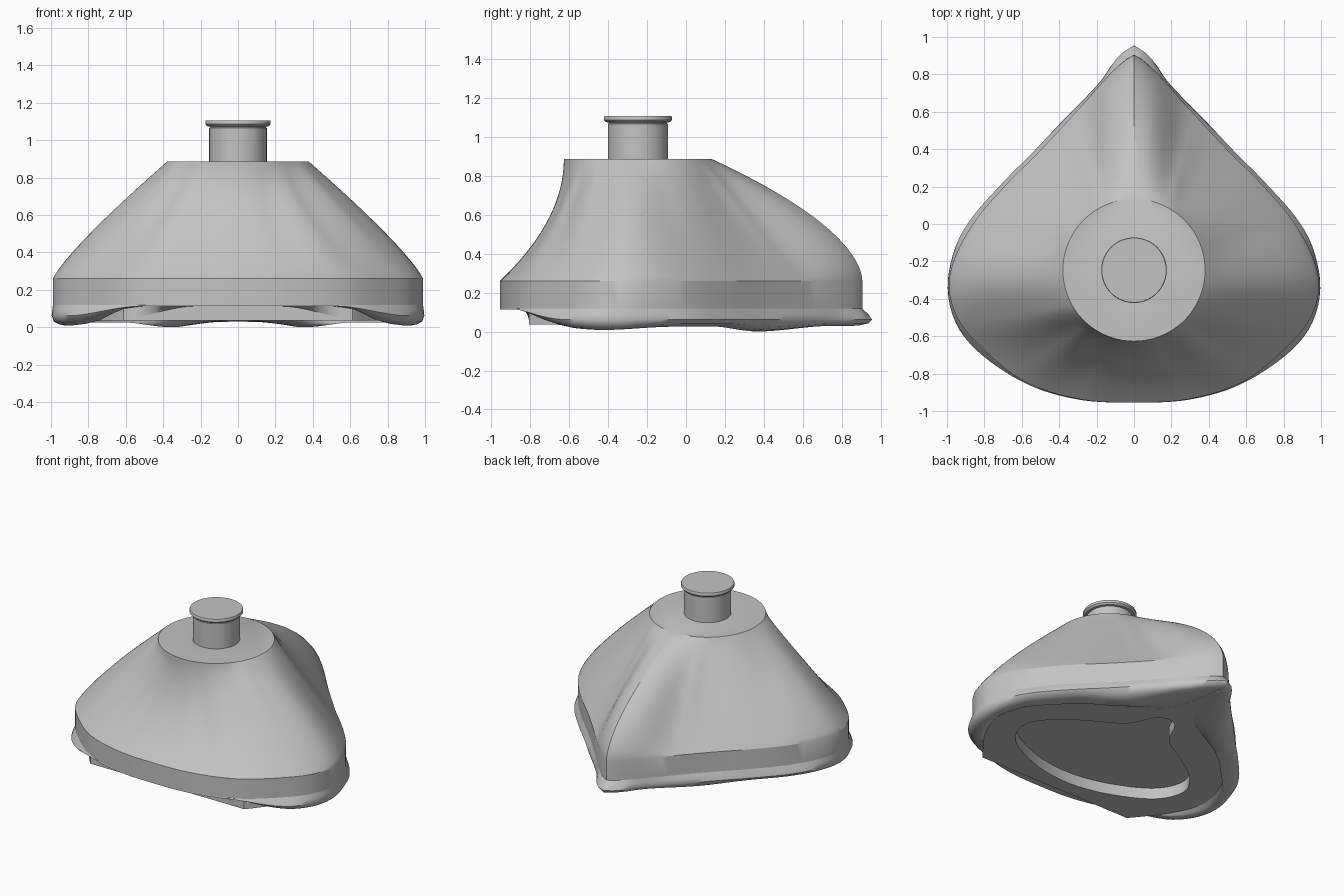
import bpy, bmesh, math
from mathutils import Vector

if "Cube" in bpy.data.objects:
    bpy.data.objects.remove(bpy.data.objects["Cube"], do_unlink=True)

HALF = 64                      # steps along one half of every outline
CENTRE = Vector((0, -0.247))   # axis of the round top

# One grey for the whole mask
grey = bpy.data.materials.new("matte grey")
grey.use_nodes = True
grey.diffuse_color = (0.55, 0.55, 0.55, 1)
grey.node_tree.nodes["Principled BSDF"].inputs["Base Color"].default_value = (0.55, 0.55, 0.55, 1)


def smoothstep(low, high, value):
    t = min(max((value - low) / (high - low), 0), 1)
    return t * t * (3 - 2 * t)


def curve_value(keys, u):
    """Smoothly interpolate (position, value) keys."""
    for (a, first), (b, second) in zip(keys, keys[1:]):
        if u <= b:
            return first + (second - first) * smoothstep(a, b, u)
    return keys[-1][1]


def half_outline(points):
    """Spline through the points, resampled evenly from nose to chin."""
    pts = [Vector(p) for p in points]
    pts = [pts[0]] + pts + [Vector((-pts[-2].x, pts[-2].y))]
    fine = []
    for p, q, r, s in zip(pts, pts[1:], pts[2:], pts[3:]):
        for step in range(20):
            t = step / 20
            fine.append(q + (r - p) * t / 2 + (p * 2 - q * 5 + r * 4 - s) * t * t / 2
                        + (q * 3 - p - r * 3 + s) * t ** 3 / 2)
    fine.append(pts[-2])
    travelled = [0]
    for a, b in zip(fine, fine[1:]):
        travelled.append(travelled[-1] + (b - a).length)
    result, k = [], 0
    for i in range(HALF + 1):
        goal = travelled[-1] * i / HALF
        while k < len(fine) - 2 and travelled[k + 1] < goal:
            k += 1
        span = max(travelled[k + 1] - travelled[k], 1e-6)
        result.append(fine[k].lerp(fine[k + 1], (goal - travelled[k]) / span))
    return result


def outward(outline, i):
    if i in (0, HALF):
        return Vector((0, 1 if i == 0 else -1))
    along = (outline[i + 1] - outline[i - 1]).normalized()
    return Vector((-along.y, along.x))


def loft(name, rows, cap_last=False, angle=30):
    """Skin half rows of 3D points, mirrored across x, into one surface."""
    bm = bmesh.new()
    rings = []
    for row in rows:
        ring = [bm.verts.new(p) for p in row]
        ring += [bm.verts.new((-p[0], p[1], p[2])) for p in row[-2:0:-1]]
        rings.append(ring)
    count = len(rings[0])
    for low, high in zip(rings, rings[1:]):
        for i in range(count):
            j = (i + 1) % count
            bm.faces.new((low[i], high[i], high[j], low[j]))
    if cap_last:
        bm.faces.new(rings[-1])
    bmesh.ops.recalc_face_normals(bm, faces=bm.faces)
    mesh = bpy.data.meshes.new(name)
    bm.to_mesh(mesh)
    bm.free()
    mesh.materials.append(grey)
    obj = bpy.data.objects.new(name, mesh)
    bpy.context.collection.objects.link(obj)
    bpy.ops.object.select_all(action="DESELECT")
    obj.select_set(True)
    bpy.context.view_layer.objects.active = obj
    bpy.ops.object.shade_smooth_by_angle(angle=math.radians(angle))


# Outlines from nose to chin, on the +x half
rim = half_outline([(0, .905), (.05, .875), (.15, .78), (.3, .61), (.5, .395), (.68, .215), (.84, .03),
                    (.95, -.16), (.99, -.33), (.945, -.5), (.82, -.655), (.59, -.84), (.3, -.935), (0, -.955)])
plate_edge = half_outline([(0, .88), (.04, .64), (.11, .47), (.28, .35), (.5, .24), (.68, .1), (.81, -.08),
                           (.88, -.33), (.8, -.56), (.62, -.8), (.6, -.805), (.3, -.805), (0, -.805)])
opening = half_outline([(0, .36), (.08, .32), (.18, .14), (.37, .02), (.57, -.12), (.68, -.3),
                        (.59, -.5), (.3, -.65), (0, -.7)])
top_circle = [CENTRE + Vector((math.sin(a), math.cos(a))) * 0.38
              for a in (math.pi * i / HALF for i in range(HALF + 1))]

# Shell: straight band, then a loft to the round top; the steepness varies around the outline
STEEPNESS = [(0, 1.75), (.03, 1.68), (.15, 1.0), (.21, .92), (.4, 1.05), (.53, 1.2),
             (.65, 1.02), (.77, .72), (.9, .52), (1, .5)]


def shell_point(i, t):
    power = curve_value(STEEPNESS, i / HALF)
    inward = t ** power if power >= 1 else 1 - (1 - t) ** (1 / power)
    p = rim[i].lerp(top_circle[i], inward)
    return (p.x, p.y, 0.26 + 0.625 * t)


LEVELS = 28
shell_rows = [[(p.x, p.y, 0.115) for p in rim]]
shell_rows += [[shell_point(i, k / LEVELS) for i in range(HALF + 1)] for k in range(LEVELS + 1)]
loft("mask_shell", shell_rows, cap_last=True)

# Soft face seal: bulges out below the band, rounds under and turns in to the plate
BULGE = [(0, .05), (.025, .035), (.08, .01), (.2, .022), (.35, .02), (.45, .025),
         (.55, .006), (.68, .03), (.8, .006), (1, 0)]
DIP = [(0, .03), (.08, .028), (.22, 0), (.34, .026), (.44, .025), (.6, .008), (.7, .02), (1, .03)]
TUCK = [(0, .02), (.1, .05), (.22, .12), (.36, .1), (.5, .07), (.6, .06), (1, .05)]
seal_rows = [[] for _ in range(8)]
for i in range(HALF + 1):
    u = i / HALF
    normal = outward(rim, i)
    bulge, dip, tuck = (curve_value(keys, u) for keys in (BULGE, DIP, TUCK))
    chin = smoothstep(0.66, 0.82, u)
    inner_chin = smoothstep(0.76, 0.92, u)
    lowest = rim[i] - normal * tuck
    stations = [(rim[i], 0.118), (rim[i] + normal * bulge * 0.6, 0.09),
                (rim[i] + normal * bulge, 0.062),
                (rim[i] + normal * (bulge * 0.7 - tuck * 0.15), dip * 0.6 + 0.024),
                (rim[i] + normal * (bulge * 0.3 - tuck * 0.5), dip + 0.007),
                (lowest, dip), (lowest.lerp(plate_edge[i], 0.5), (dip + 0.03) / 2),
                (plate_edge[i], 0.036)]
    for k, (p, z) in enumerate(stations):
        lift = inner_chin if k == 7 else chin
        seal_rows[k].append((p.x, p.y, z + (0.113 - z) * lift if k else z))
loft("face_seal", seal_rows, angle=50)

# Face plate: flat underside, with a walled recess
loft("face_plate", [[(p.x, p.y, z) for p in line] for line, z in
                    ((plate_edge, 0.115), (plate_edge, 0.035), (opening, 0.035), (opening, 0.115))],
     cap_last=True)

# Inlet stem with a flanged lip, turned around the top axis
PROFILE = [(.154, .88), (.154, 1.066), (.149, 1.069), (.149, 1.073), (.165, 1.075),
           (.175, 1.086), (.175, 1.1), (.172, 1.106)]
stem_rows = []
for radius, z in PROFILE:
    arc = [math.pi * i / HALF for i in range(HALF + 1)]
    stem_rows.append([(radius * math.sin(a), CENTRE.y + radius * math.cos(a), z) for a in arc])
loft("inlet_stem", stem_rows, cap_last=True)
